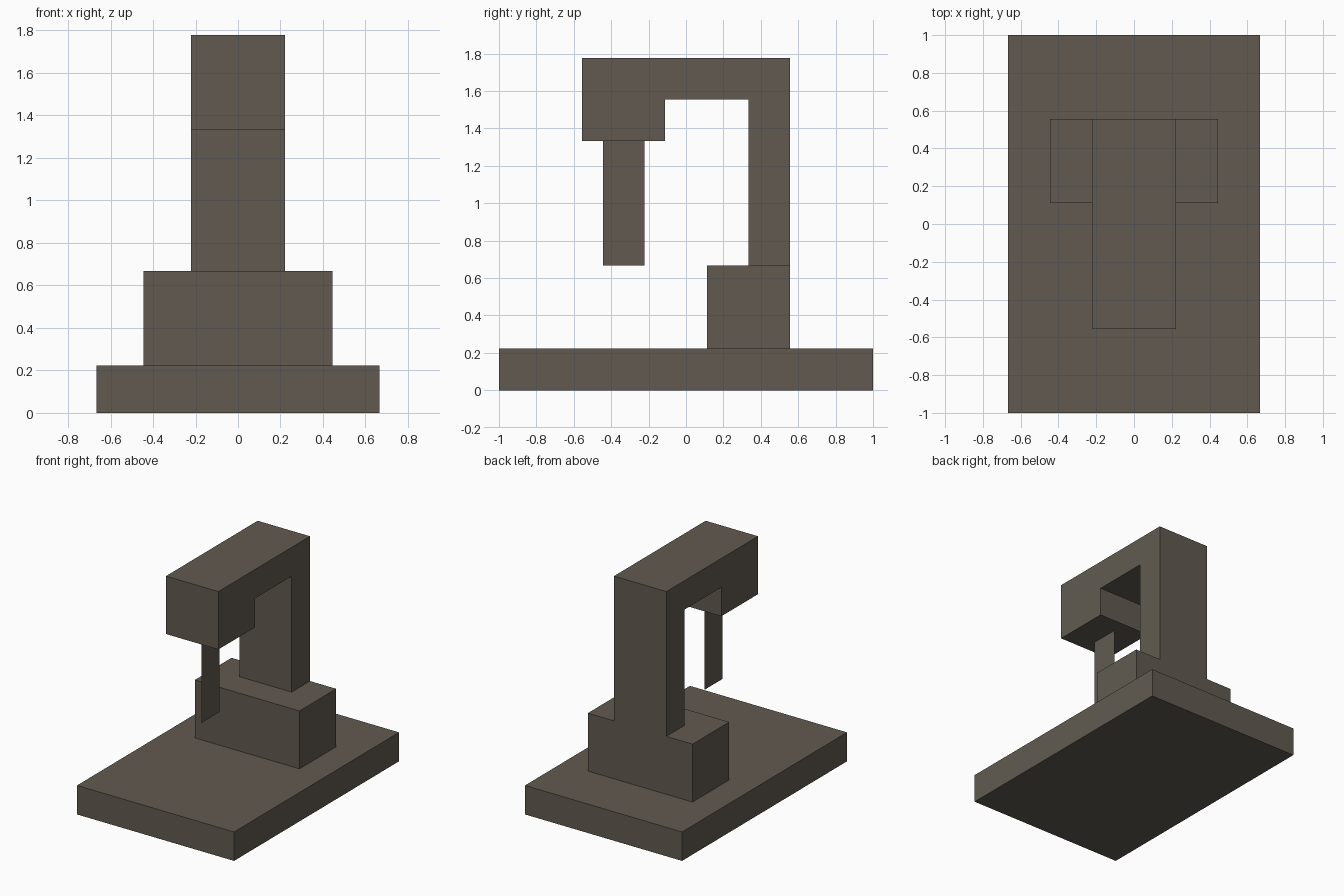
import bpy
import bmesh

cube = bpy.data.objects.get("Cube")
if cube:
    bpy.data.objects.remove(cube, do_unlink=True)

U = 1 / 9  # the whole design sits on a grid of ninths

paint = bpy.data.materials.new("warm_grey")
paint.use_nodes = True
colour = (0.12, 0.102, 0.082, 1)
paint.diffuse_color = colour
paint.node_tree.nodes["Principled BSDF"].inputs["Base Color"].default_value = colour


def side_profile(name, points, x=0, width=0):
    """Draw a (y, z) outline in grid units and extrude it along x."""
    bm = bmesh.new()
    face = bm.faces.new([bm.verts.new((x * U, y * U, z * U)) for y, z in points])
    if width:
        grown = bmesh.ops.extrude_face_region(bm, geom=[face])["geom"]
        moved = [v for v in grown if isinstance(v, bmesh.types.BMVert)]
        bmesh.ops.translate(bm, verts=moved, vec=(width * U, 0, 0))
        bmesh.ops.recalc_face_normals(bm, faces=bm.faces)
    mesh = bpy.data.meshes.new(name)
    bm.to_mesh(mesh)
    bm.free()
    mesh.materials.append(paint)
    obj = bpy.data.objects.new(name, mesh)
    bpy.context.collection.objects.link(obj)
    return obj


def rect(y0, y1, z0, z1):
    return [(y0, z0), (y1, z0), (y1, z1), (y0, z1)]


# Base slab and the block the column stands on
side_profile("base", rect(-9, 9, 0, 2), -6, 12)
side_profile("pedestal", rect(1, 5, 2, 6), -4, 8)

# Column, overhanging arm and head in one outline
side_profile("column_arm_head", [
    (5, 6), (5, 16), (-5, 16), (-5, 12),
    (-1, 12), (-1, 14), (3, 14), (3, 6),
], -2, 4)

# Flat blade hanging under the head
side_profile("blade", rect(-4, -2, 6, 12))
